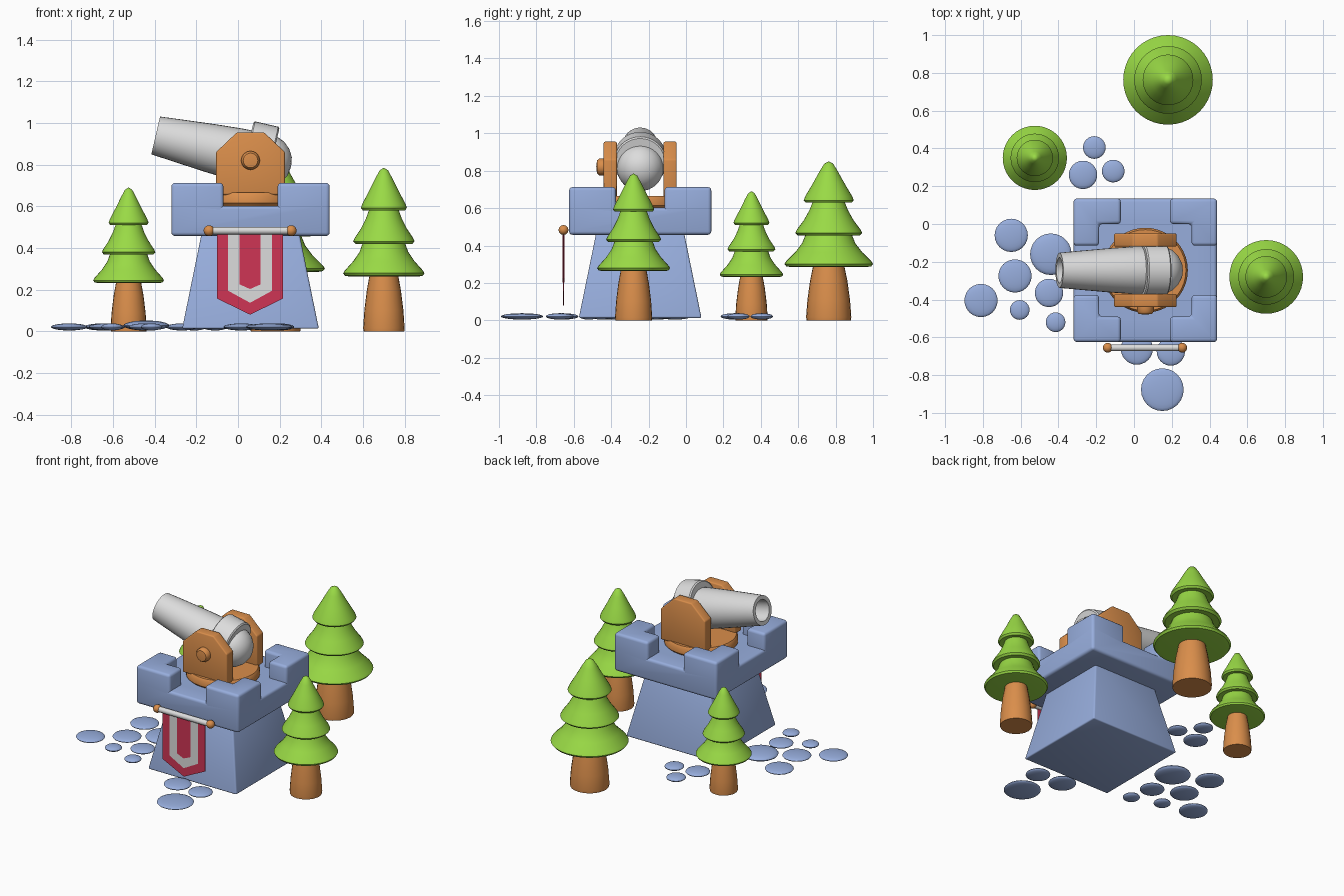
import bpy, bmesh
from math import radians, pi, sqrt
from mathutils import Matrix, Vector

cube = bpy.data.objects.get("Cube")
if cube:
    bpy.data.objects.remove(cube, do_unlink=True)


def material(name, rgb):
    m = bpy.data.materials.new(name)
    m.use_nodes = True
    m.diffuse_color = (*rgb, 1)
    m.node_tree.nodes["Principled BSDF"].inputs["Base Color"].default_value = (*rgb, 1)
    return m


BLUE = material("blue_stone", (0.31, 0.42, 0.72))
WOOD = material("orange_wood", (0.70, 0.27, 0.07))
GREEN = material("leaf_green", (0.32, 0.70, 0.06))
GREY = material("pale_grey", (0.72, 0.72, 0.72))
RED = material("banner_red", (0.62, 0.035, 0.09))

CX, CY = 0.06, -0.245   # tower axis


def finish(name, bm, mat, place=None, bevel=0, angle=40):
    """Turn a bmesh into a shaded object, optionally with rounded edges."""
    if place:
        bm.transform(place)
    bmesh.ops.recalc_face_normals(bm, faces=bm.faces[:])
    me = bpy.data.meshes.new(name)
    bm.to_mesh(me)
    bm.free()
    me.materials.append(mat)
    ob = bpy.data.objects.new(name, me)
    bpy.context.collection.objects.link(ob)
    bpy.ops.object.select_all(action="DESELECT")
    ob.select_set(True)
    bpy.context.view_layer.objects.active = ob
    if bevel:
        mod = ob.modifiers.new("rounded_edges", "BEVEL")
        mod.width, mod.segments = bevel, 3
        mod.limit_method, mod.angle_limit = "ANGLE", radians(30)
        bpy.ops.object.modifier_apply(modifier=mod.name)
    bpy.ops.object.shade_smooth_by_angle(angle=radians(angle))
    return ob


def lathe(name, profile, mat, place=None, steps=32):
    """Revolve (radius, height) points around z."""
    bm = bmesh.new()
    verts = [bm.verts.new((r, 0, z)) for r, z in profile]
    edges = [bm.edges.new(pair) for pair in zip(verts, verts[1:])]
    bmesh.ops.spin(bm, geom=verts + edges, cent=(0, 0, 0), axis=(0, 0, 1),
                   angle=2 * pi, steps=steps)
    bmesh.ops.remove_doubles(bm, verts=bm.verts[:], dist=1e-5)
    return finish(name, bm, mat, place)


def plate(name, outline, y, thick, mat, bevel=0):
    """Upright slab from an (x, z) outline, centred on depth y."""
    bm = bmesh.new()
    front = [bm.verts.new((x, y - thick / 2, z)) for x, z in outline]
    back = [bm.verts.new((x, y + thick / 2, z)) for x, z in outline]
    bm.faces.new(front)
    bm.faces.new(back[::-1])
    n = len(outline)
    for i in range(n):
        j = (i + 1) % n
        bm.faces.new((front[i], front[j], back[j], back[i]))
    return finish(name, bm, mat, bevel=bevel)


def ball(name, centre, size, mat):
    bm = bmesh.new()
    bmesh.ops.create_uvsphere(bm, u_segments=24, v_segments=12, radius=1)
    return finish(name, bm, mat, Matrix.LocRotScale(Vector(centre), None, Vector(size)))


# Tapered tower base
bm = bmesh.new()
bmesh.ops.create_cone(bm, cap_ends=True, segments=4, radius1=0.328 * sqrt(2),
                      radius2=0.235 * sqrt(2), depth=0.455)
finish("tower_base", bm, BLUE, Matrix.Translation((CX, CY, 0.24))
       @ Matrix.Rotation(pi / 4, 4, "Z"), bevel=0.01)

# Battlement: block cut into cells, with L-shaped corners raised
HALF, INNER, GAP = 0.38, 0.245, 0.13
bm = bmesh.new()
bmesh.ops.create_cube(bm, size=1)
bmesh.ops.scale(bm, vec=(2 * HALF, 2 * HALF, 0.145), verts=bm.verts[:])
for axis in ((1, 0, 0), (0, 1, 0)):
    for d in (-INNER, -GAP, GAP, INNER):
        bmesh.ops.bisect_plane(bm, geom=bm.verts[:] + bm.edges[:] + bm.faces[:],
                               plane_co=Vector(axis) * d, plane_no=axis)
bm.normal_update()
corners = []
for f in bm.faces:
    c = f.calc_center_median()
    ax, ay = abs(c.x), abs(c.y)
    if f.normal.z > 0.9 and min(ax, ay) > GAP and max(ax, ay) > INNER:
        corners.append(f)
raised = bmesh.ops.extrude_face_region(bm, geom=corners)["geom"]
bmesh.ops.translate(bm, vec=(0, 0, 0.11),
                    verts=[v for v in raised if isinstance(v, bmesh.types.BMVert)])
bmesh.ops.recalc_face_normals(bm, faces=bm.faces[:])
bmesh.ops.dissolve_limit(bm, angle_limit=0.02, verts=bm.verts[:], edges=bm.edges[:])
finish("battlement", bm, BLUE, Matrix.Translation((CX, CY, 0.53)), bevel=0.018)

# Turntable and cannon carriage
lathe("turntable", [(0, 0.6), (0.21, 0.6), (0.225, 0.615), (0.225, 0.65), (0.215, 0.665),
                    (0, 0.665)], WOOD, Matrix.Translation((CX, CY, 0)), 40)
cheek = [(-0.165, 0.655), (0.165, 0.655), (0.165, 0.86), (0.065, 0.955),
         (-0.065, 0.955), (-0.165, 0.86)]
for side, label in ((-1, "front"), (1, "back")):
    plate(label + "_cheek", [(CX + x, z) for x, z in cheek], CY + side * 0.16, 0.07,
          WOOD, bevel=0.008)
lathe("axle_cap", [(0, 0), (0.045, 0), (0.045, 0.025), (0.035, 0.038), (0, 0.042)], WOOD,
      Matrix.Translation((CX, CY - 0.193, 0.82)) @ Matrix.Rotation(pi / 2, 4, "X"), 24)

# Cannon: hollow muzzle, swelling barrel, round breech and offset strap
aim = Matrix.Translation((-0.395, CY, 0.94)) @ Matrix.Rotation(radians(103), 4, "Y")
lathe("cannon_barrel", [(0, 0.2), (0.068, 0.2), (0.068, 0), (0.093, 0), (0.104, 0.12),
                        (0.117, 0.27), (0.126, 0.4), (0.128, 0.5), (0.123, 0.575),
                        (0.108, 0.61), (0.08, 0.64), (0.045, 0.66), (0, 0.667)], GREY, aim)
lathe("breech_strap", [(0, 0.443), (0.132, 0.443), (0.14, 0.45), (0.14, 0.564),
                       (0.132, 0.571), (0, 0.571)], GREY,
      aim @ Matrix.Translation((-0.033, 0, 0)))

# Banner: nested pointed layers hung from a rod
BX, BY = 0.058, -0.655
for name, w, side_z, tip_z, thick, mat in (
        ("banner_cloth", 0.158, 0.157, 0.08, 0.003, RED),
        ("banner_stripe", 0.106, 0.195, 0.137, 0.006, GREY),
        ("banner_centre", 0.05, 0.225, 0.203, 0.009, RED)):
    plate(name, [(BX - w, 0.48), (BX - w, side_z), (BX, tip_z), (BX + w, side_z),
                 (BX + w, 0.48)], BY, thick, mat)
lathe("banner_rod", [(0, -0.195), (0.018, -0.195), (0.018, 0.195), (0, 0.195)], GREY,
      Matrix.Translation((BX, BY, 0.483)) @ Matrix.Rotation(pi / 2, 4, "Y"), 20)
for side, label in ((-1, "right"), (1, "left")):
    ball(label + "_rod_knob", (BX + side * 0.197, BY, 0.483), (0.026,) * 3, WOOD)

# Trees: shared profiles scaled by radius and height
TRUNK = [(0, 0), (0.5, 0), (0.51, 0.02), (0.48, 0.13), (0.42, 0.25), (0.34, 0.36), (0, 0.37)]
LEAVES = [(0, 0.35), (0.85, 0.335), (0.96, 0.34), (1, 0.355), (0.96, 0.372), (0.75, 0.43),
          (0.6, 0.485), (0.52, 0.54), (0.7, 0.535), (0.755, 0.55), (0.72, 0.57),
          (0.56, 0.63), (0.44, 0.69), (0.36, 0.745), (0.52, 0.74), (0.565, 0.755),
          (0.53, 0.78), (0.36, 0.86), (0.2, 0.94), (0.1, 0.985), (0, 1)]
for label, x, y, radius, height in (("left", 0.7, -0.28, 0.195, 0.785),
                                    ("right", -0.525, 0.35, 0.17, 0.69),
                                    ("back", 0.18, 0.763, 0.237, 0.85)):
    spot = Matrix.LocRotScale(Vector((x, y, 0)), None, Vector((radius, radius, height)))
    lathe(label + "_tree_trunk", TRUNK, WOOD, spot, 24)
    lathe(label + "_tree_leaves", LEAVES, GREEN, spot, 40)

# Flat stepping stones
for i, (x, y, r) in enumerate((
        (-0.44, -0.16, 0.11), (-0.65, -0.06, 0.088), (-0.63, -0.275, 0.088),
        (-0.81, -0.405, 0.088), (-0.605, -0.455, 0.052), (-0.45, -0.365, 0.075),
        (-0.415, -0.52, 0.052), (-0.21, 0.405, 0.06), (-0.27, 0.26, 0.075),
        (-0.11, 0.28, 0.06), (0.015, -0.66, 0.085), (0.195, -0.675, 0.075),
        (0.15, -0.877, 0.113))):
    thick = 0.024 if i == 0 else 0.017
    ball(f"stone_{i + 1}", (x, y, thick + 0.004), (r, r, thick), BLUE)
